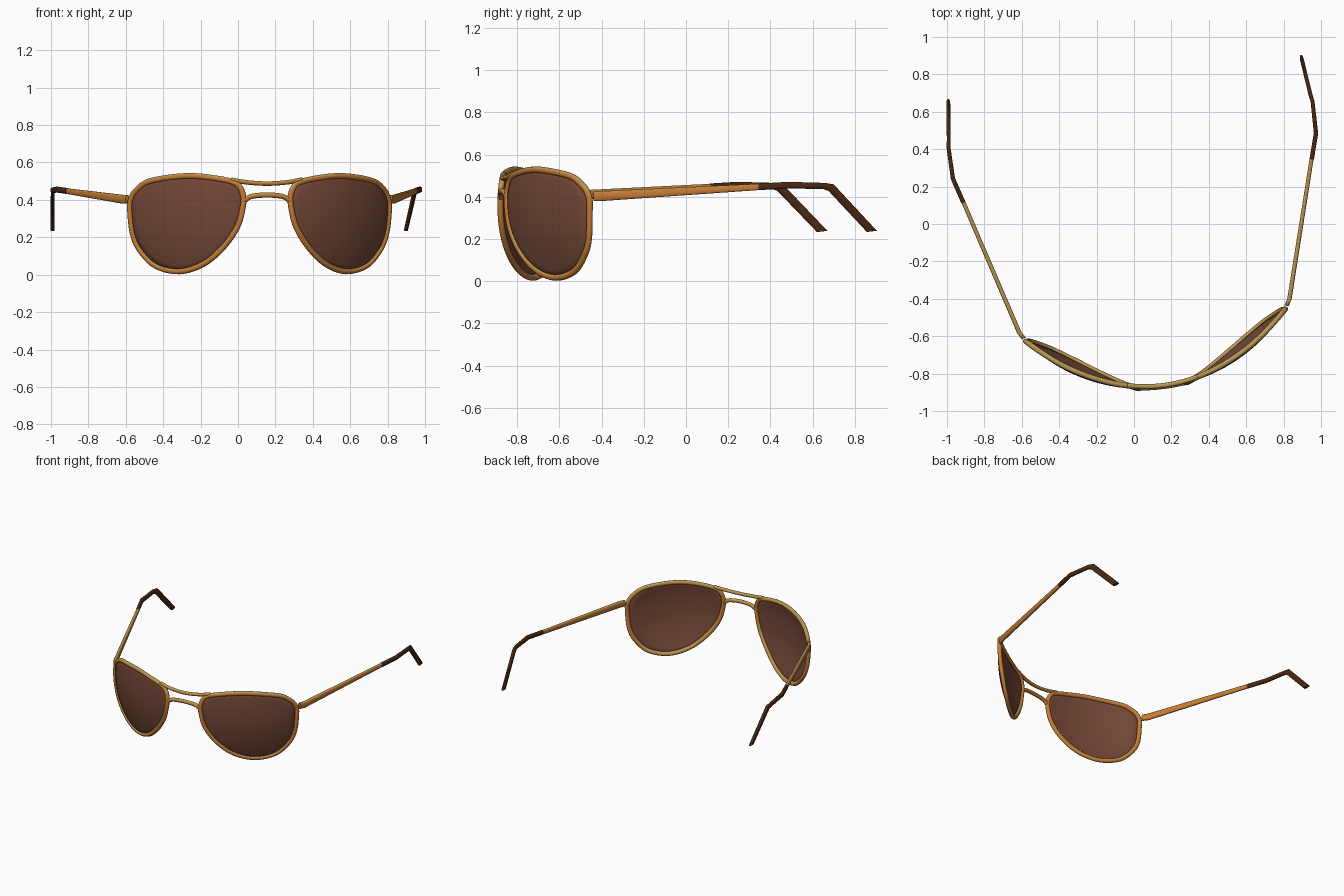
import bpy, bmesh, math
from mathutils import Vector, Matrix

if "Cube" in bpy.data.objects:
    bpy.data.objects.remove(bpy.data.objects["Cube"])

def mat(name, c):
    m = bpy.data.materials.new(name)
    m.diffuse_color = (*c, 1)
    m.use_nodes = True
    m.node_tree.nodes["Principled BSDF"].inputs["Base Color"].default_value = m.diffuse_color
    return m

ORANGE = mat("copper_orange", (0.56, 0.20, 0.035))
GOLD = mat("pale_gold", (0.47, 0.31, 0.085))
BROWN = mat("lens_brown", (0.17, 0.063, 0.037))
DARK = mat("dark_tip", (0.065, 0.02, 0.006))

# The glasses sit turned about z; the front lies on a sphere
PLACE = Matrix.Translation((0.11, -0.50, 0)) @ Matrix.Rotation(math.radians(7.1), 4, 'Z')
CENTRE, R = Vector((0, 0.525, 0.36)), 0.90

def on_sphere(u, z):
    return Vector((u, CENTRE.y - math.sqrt(R * R - u * u - (z - CENTRE.z) ** 2), z))

def spline(pts, n, closed):
    """Catmull-Rom through the points"""
    out, k = [], len(pts)
    get = (lambda i: pts[i % k]) if closed else (lambda i: pts[max(0, min(k - 1, i))])
    for i in range(k if closed else k - 1):
        a, b, c, d = (Vector(get(i + j)) for j in (-1, 0, 1, 2))
        for s in range(n):
            t = s / n
            out.append(0.5 * (2 * b + (c - a) * t + (2 * a - 5 * b + 4 * c - d) * t * t
                              + (3 * b - a - 3 * c + d) * t ** 3))
    if not closed:
        out.append(Vector(pts[-1]))
    return out

def finish(name, bm, mats, rule=None, mirror=True, thick=0):
    bmesh.ops.recalc_face_normals(bm, faces=bm.faces)
    bm.normal_update()
    for f in bm.faces:
        f.smooth = True
        if rule:
            f.material_index = rule(f)
    me = bpy.data.meshes.new(name)
    bm.to_mesh(me)
    bm.free()
    for m in mats:
        me.materials.append(m)
    ob = bpy.data.objects.new(name, me)
    bpy.context.collection.objects.link(ob)
    ob.matrix_world = PLACE
    if thick:
        s = ob.modifiers.new("thickness", 'SOLIDIFY')
        s.thickness, s.offset = thick, 0
    if mirror:
        ob.modifiers.new("mirror", 'MIRROR')
    return ob

def loft(sections, closed=False, sides=12, power=1.0):
    """Skin rounded sections, each (centre, side half-axis, up half-axis)"""
    bm, rings = bmesh.new(), []
    sgn = lambda v: math.copysign(abs(v) ** power, v)
    for c, a, b in sections:
        rings.append([bm.verts.new(c + a * sgn(math.cos(w)) + b * sgn(math.sin(w)))
                      for w in (2 * math.pi * (i + 0.5) / sides for i in range(sides))])
    for i in range(len(rings) if closed else len(rings) - 1):
        p, q = rings[i], rings[(i + 1) % len(rings)]
        for j in range(sides):
            k = (j + 1) % sides
            bm.faces.new((p[j], p[k], q[k], q[j]))
    if not closed:
        bm.faces.new(rings[0])
        bm.faces.new(rings[-1])
    return bm

def sphere_tube(pts, ra, rb, closed):
    """Tube along points lying on the front sphere"""
    secs, k = [], len(pts)
    for i, p in enumerate(pts):
        nx = pts[(i + 1) % k] if closed else pts[min(i + 1, k - 1)]
        t = (nx - pts[i - 1 if closed else max(i - 1, 0)]).normalized()
        n = (p - CENTRE).normalized()
        secs.append((p, t.cross(n).normalized() * ra, n * rb))
    return loft(secs, closed)

up_gold = lambda f: 1 if f.normal.z > 0.3 else 0

# Lens outline (u, z), outer edge of the rim
OUTLINE = [(.714, .35), (.706, .415), (.674, .468), (.603, .516), (.43, .543), (.277, .532),
           (.155, .50), (.113, .43), (.116, .35), (.147, .243), (.223, .13), (.324, .042),
           (.448, .002), (.573, .032), (.658, .12), (.699, .217)]
edge = spline(OUTLINE, 5, True)
INSET = 0.0155
mid = []
for i, p in enumerate(edge):
    t = (edge[(i + 1) % len(edge)] - edge[i - 1]).normalized()
    mid.append(p + Vector((-t.y, t.x)) * INSET)

# Rims
finish("lens_rim", sphere_tube([on_sphere(*p) for p in mid], INSET, 0.0145, True),
       [ORANGE, GOLD], up_gold)

# Lenses: concentric rings on the sphere
bm = bmesh.new()
c2 = Vector((.42, .29))
hub, prev = bm.verts.new(on_sphere(*c2)), None
for r in range(1, 9):
    ring = [bm.verts.new(on_sphere(*(c2 + (p - c2) * r / 8))) for p in mid]
    for j in range(len(ring)):
        k = (j + 1) % len(ring)
        if prev:
            bm.faces.new((prev[j], ring[j], ring[k], prev[k]))
        else:
            bm.faces.new((hub, ring[j], ring[k]))
    prev = ring
finish("lens", bm, [BROWN], thick=0.006)

# Upper brow bar and lower bridge
for name, pts, ra in (
        ("brow_bar", [(-.19, .508), (-.11, .494), (0, .487), (.11, .494), (.19, .508)], .012),
        ("nose_bridge", [(-.122, .395), (-.085, .418), (0, .426), (.085, .418), (.122, .395)], .014)):
    path = [on_sphere(*p) for p in spline(pts, 5, False)]
    finish(name, sphere_tube(path, ra, .013, False), [ORANGE, GOLD], up_gold, mirror=False)

# Temple arms and their dark ear tips
X = Vector((1, -0.25, 0)).normalized()
def arm_part(name, secs, mats, rule=None):
    bm = loft([(Vector(c), X * w, Vector(u)) for c, w, u in secs], power=0.7)
    ob = finish(name, bm, mats, rule)
    bpy.context.view_layer.objects.active = ob
    ob.select_set(True)
    bpy.ops.object.shade_smooth_by_angle(angle=math.radians(40))
    ob.select_set(False)

arm_part("temple_arm", [((.708, -.025, .402), .012, (0, 0, .023)),
                        ((.728, .01, .403), .012, (0, 0, .024)),
                        ((.94, .745, .447), .011, (0, 0, .015))], [ORANGE, GOLD], up_gold)
arm_part("ear_tip", [((.938, .735, .447), .012, (0, 0, .016)),
                     ((.978, .87, .455), .012, (0, 0, .016)),
                     ((.981, 1.04, .451), .011, (0, .003, .015)),
                     ((.975, 1.075, .443), .011, (0, .012, .016)),
                     ((.952, 1.272, .236), .010, (0, .024, .003))], [DARK])
